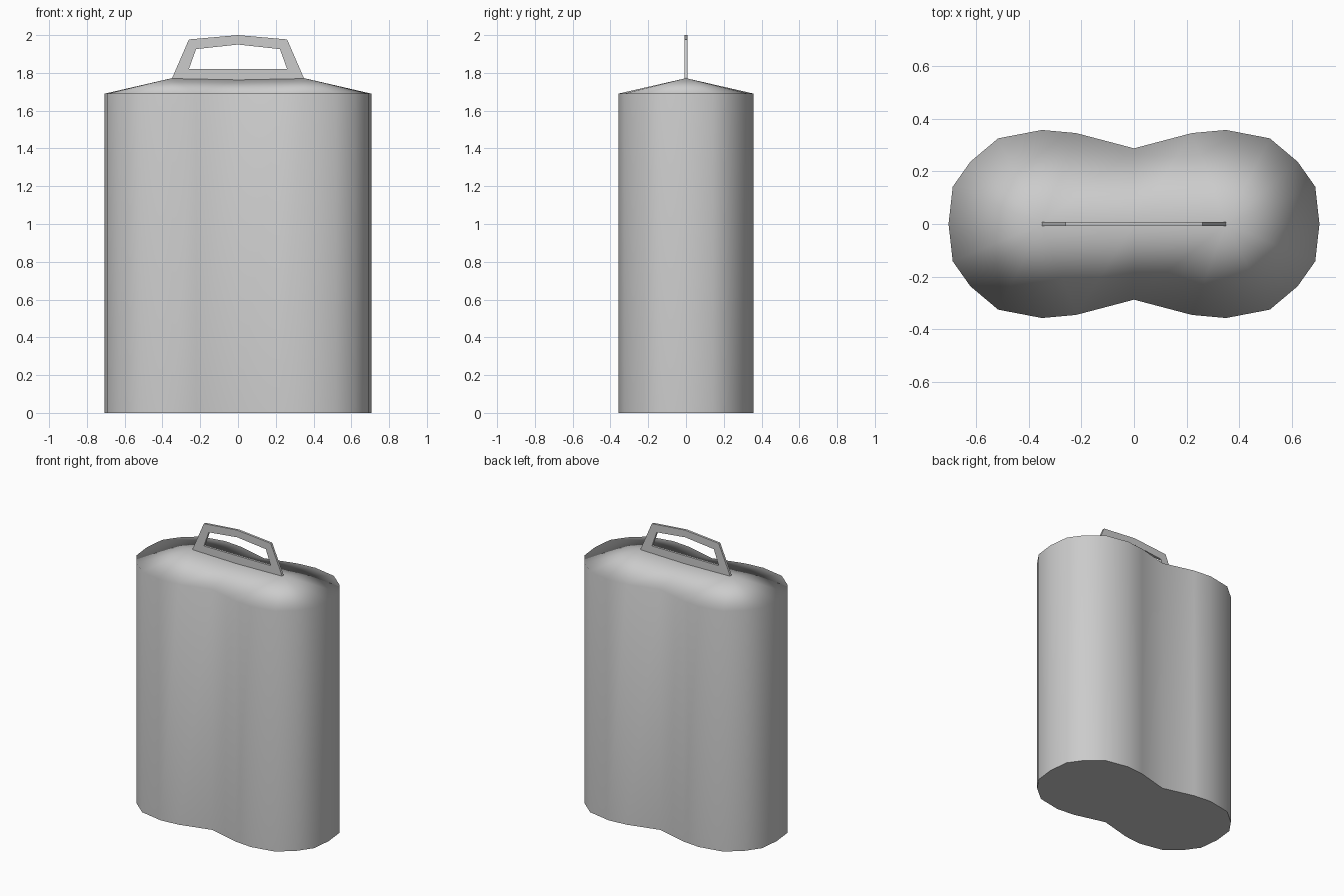
import bpy, bmesh

if "Cube" in bpy.data.objects:
    bpy.data.objects.remove(bpy.data.objects["Cube"])


def finish(bm, name):
    bmesh.ops.recalc_face_normals(bm, faces=bm.faces)
    me = bpy.data.meshes.new(name)
    bm.to_mesh(me)
    bm.free()
    ob = bpy.data.objects.new(name, me)
    bpy.context.collection.objects.link(ob)
    return ob


# Peanut-shaped outline: one quarter, mirrored to all four
quarter = [(0.706, 0), (0.69, 0.142), (0.623, 0.237), (0.517, 0.326),
           (0.35, 0.358), (0.22, 0.346), (0, 0.288)]
half = quarter + [(-x, y) for x, y in quarter[-2::-1]]
outline = half + [(x, -y) for x, y in half[-2:0:-1]]

# Body: flat base, straight walls, hipped lid meeting at a ridge
bm = bmesh.new()
base = [bm.verts.new((x, y, 0)) for x, y in outline]
eave = [bm.verts.new((x, y, 1.69)) for x, y in outline]
ridge = {s: bm.verts.new((0.35 * s, 0, 1.772 if s else 1.765)) for s in (-1, 0, 1)}


def ridge_for(x):
    return ridge[(x > 0.1) - (x < -0.1)]


bm.faces.new(base)
n = len(outline)
for i in range(n):
    j = (i + 1) % n
    bm.faces.new((base[i], base[j], eave[j], eave[i]))
    a, b = ridge_for(outline[i][0]), ridge_for(outline[j][0])
    bm.faces.new([eave[i], eave[j], b] + ([a] if a != b else []))
body = finish(bm, "body")
for p in body.data.polygons:
    p.use_smooth = True
# Rim of the base stays crisp
for e in body.data.edges:
    e.use_edge_sharp = all(body.data.vertices[v].co.z < 0.01 for v in e.vertices)
mod = body.modifiers.new("weighted", 'WEIGHTED_NORMAL')
mod.keep_sharp = True

# Handle: thin upright frame with an opening
outer = [(-0.35, 1.77), (-0.26, 1.977), (0, 2.0), (0.26, 1.977), (0.35, 1.77), (0, 1.763)]
inner = [(-0.26, 1.82), (-0.222, 1.926), (0, 1.95), (0.222, 1.926), (0.26, 1.82), (0, 1.82)]
bm = bmesh.new()
rings = [[bm.verts.new((x, y, z)) for x, z in pts]
         for pts, y in ((outer, -0.008), (inner, -0.008), (inner, 0.008), (outer, 0.008))]
for k in range(4):
    r, s = rings[k], rings[(k + 1) % 4]
    for i in range(6):
        j = (i + 1) % 6
        bm.faces.new((r[i], r[j], s[j], s[i]))
handle = finish(bm, "handle")
bpy.context.view_layer.objects.active = handle
handle.select_set(True)
bpy.ops.object.shade_smooth_by_angle()
